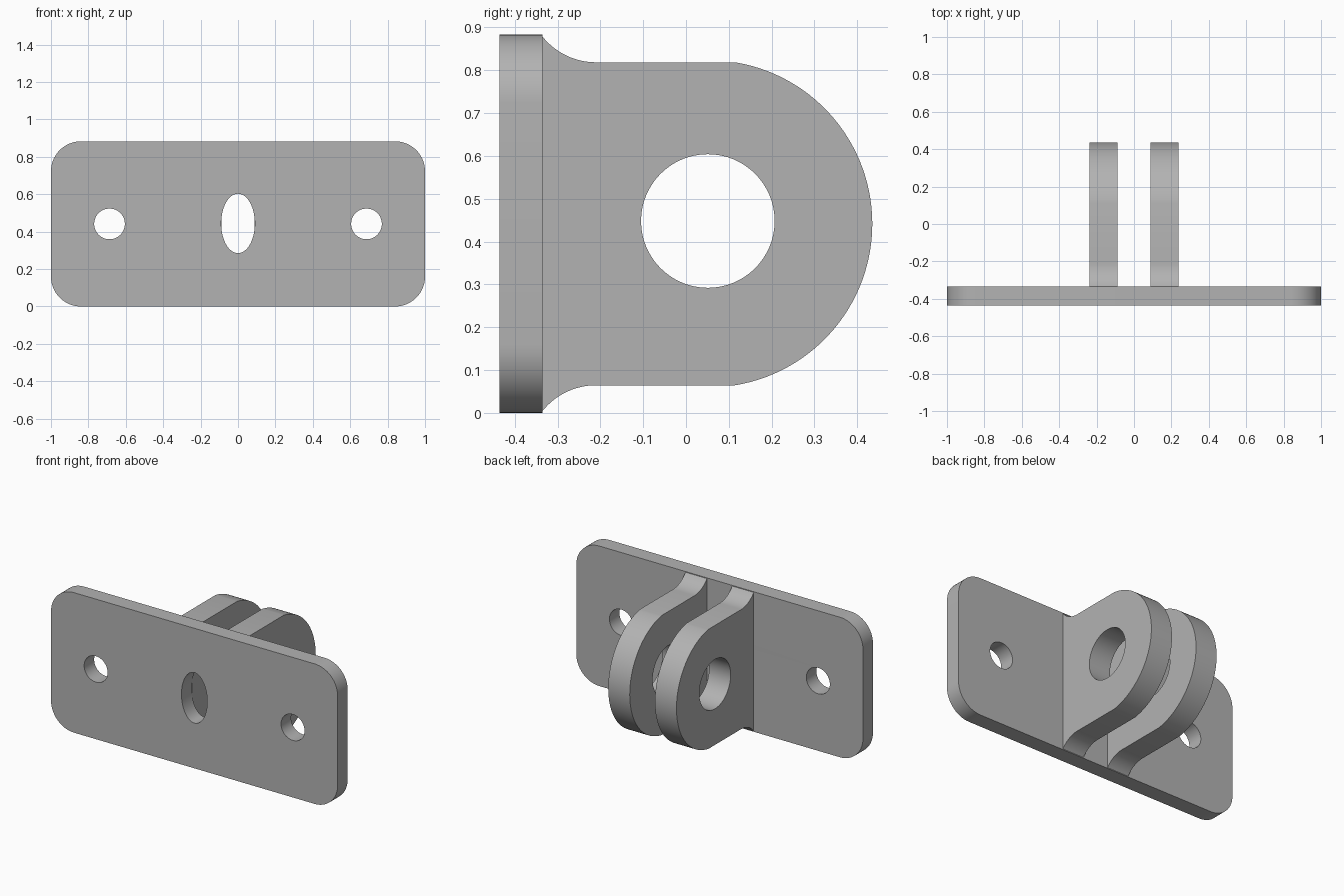
import bpy, bmesh
from math import sin, cos, pi, sqrt, acos, asin, radians
from mathutils import Matrix, Vector

cube = bpy.data.objects.get("Cube")
if cube:
    bpy.data.objects.remove(cube)

MID = 0.4415                 # mid height of the bracket
BACK, FRONT = -0.335, -0.435  # faces of the base plate

grey = bpy.data.materials.new("plain grey")
colour = (0.45, 0.45, 0.45, 1)
grey.use_nodes = True
grey.diffuse_color = colour
grey.node_tree.nodes["Principled BSDF"].inputs["Base Color"].default_value = colour


def arc(cx, cy, rx, ry, start, end, steps):
    return [(cx + rx * cos(start + (end - start) * i / steps),
             cy + ry * sin(start + (end - start) * i / steps)) for i in range(steps + 1)]


def ring(cx, cy, rx, ry):
    return arc(cx, cy, rx, ry, 0, 2 * pi, 64)[:-1]


def slab(name, loops, thickness, axes, origin):
    """Extrude an outline with holes, then stand it along the given axes."""
    curve = bpy.data.curves.new(name + " outline", "CURVE")
    curve.dimensions, curve.fill_mode = "2D", "BOTH"
    curve.extrude = thickness / 2
    for loop in loops:
        spline = curve.splines.new("POLY")
        spline.points.add(len(loop) - 1)
        for point, (u, v) in zip(spline.points, loop):
            point.co = (u, v, 0, 1)
        spline.use_cyclic_u = True
    helper = bpy.data.objects.new(name + " outline", curve)
    bpy.context.collection.objects.link(helper)
    bpy.context.view_layer.update()
    mesh = bpy.data.meshes.new_from_object(
        helper.evaluated_get(bpy.context.evaluated_depsgraph_get()))
    bpy.data.objects.remove(helper)
    bpy.data.curves.remove(curve)

    # weld the caps to the walls
    bm = bmesh.new()
    bm.from_mesh(mesh)
    bmesh.ops.remove_doubles(bm, verts=bm.verts, dist=0.0001)
    bmesh.ops.transform(bm, verts=bm.verts,
                        matrix=Matrix.Translation(origin) @ Matrix(axes).transposed().to_4x4())
    bmesh.ops.recalc_face_normals(bm, faces=bm.faces)
    bm.to_mesh(mesh)
    bm.free()
    mesh.name = name
    mesh.materials.clear()
    mesh.materials.append(grey)
    part = bpy.data.objects.new(name, mesh)
    bpy.context.collection.objects.link(part)
    bpy.ops.object.select_all(action="DESELECT")
    part.select_set(True)
    bpy.context.view_layer.objects.active = part
    bpy.ops.object.shade_smooth_by_angle(angle=radians(30))
    return part


# Base plate: rounded rectangle, two screw holes and an oval slot
radius = 0.16
outline = []
for quarter, (sx, sy) in enumerate([(1, 1), (-1, 1), (-1, -1), (1, -1)]):
    outline += arc(sx * (1 - radius), MID + sy * (MID - radius), radius, radius,
                   quarter * pi / 2, (quarter + 1) * pi / 2, 14)
holes = [ring(side * 0.687, MID, 0.082, 0.082) for side in (-1, 1)]
slot = ring(0, 0.444, 0.09, 0.159)
slab("base_plate", [outline, slot] + holes, FRONT - BACK if FRONT > BACK else BACK - FRONT,
     ((1, 0, 0), (0, 0, 1), (0, -1, 0)), Vector((0, (FRONT + BACK) / 2, 0)))

# Lug profile: flared root, straight edges, round nose
half, nose, nose_y, flare = 0.377, 0.382, 0.053, 0.16
flare_y = -0.21
reach = asin((flare_y - BACK) / flare)
turn = acos(sqrt(nose ** 2 - half ** 2) / nose)
lower = arc(flare_y, MID - half - flare, flare, flare, pi / 2 + reach, pi / 2, 14)
round_nose = arc(nose_y, MID, nose, nose, -turn, turn, 56)
upper = [(y, 2 * MID - z) for y, z in reversed(lower)]
profile = lower + round_nose + upper
pin_hole = ring(nose_y - 0.002, 0.448, 0.156, 0.156)

for name, side in (("left_lug", 1), ("right_lug", -1)):
    slab(name, [profile, pin_hole], 0.15,
         ((0, 1, 0), (0, 0, 1), (1, 0, 0)), Vector((side * 0.163, 0, 0)))
